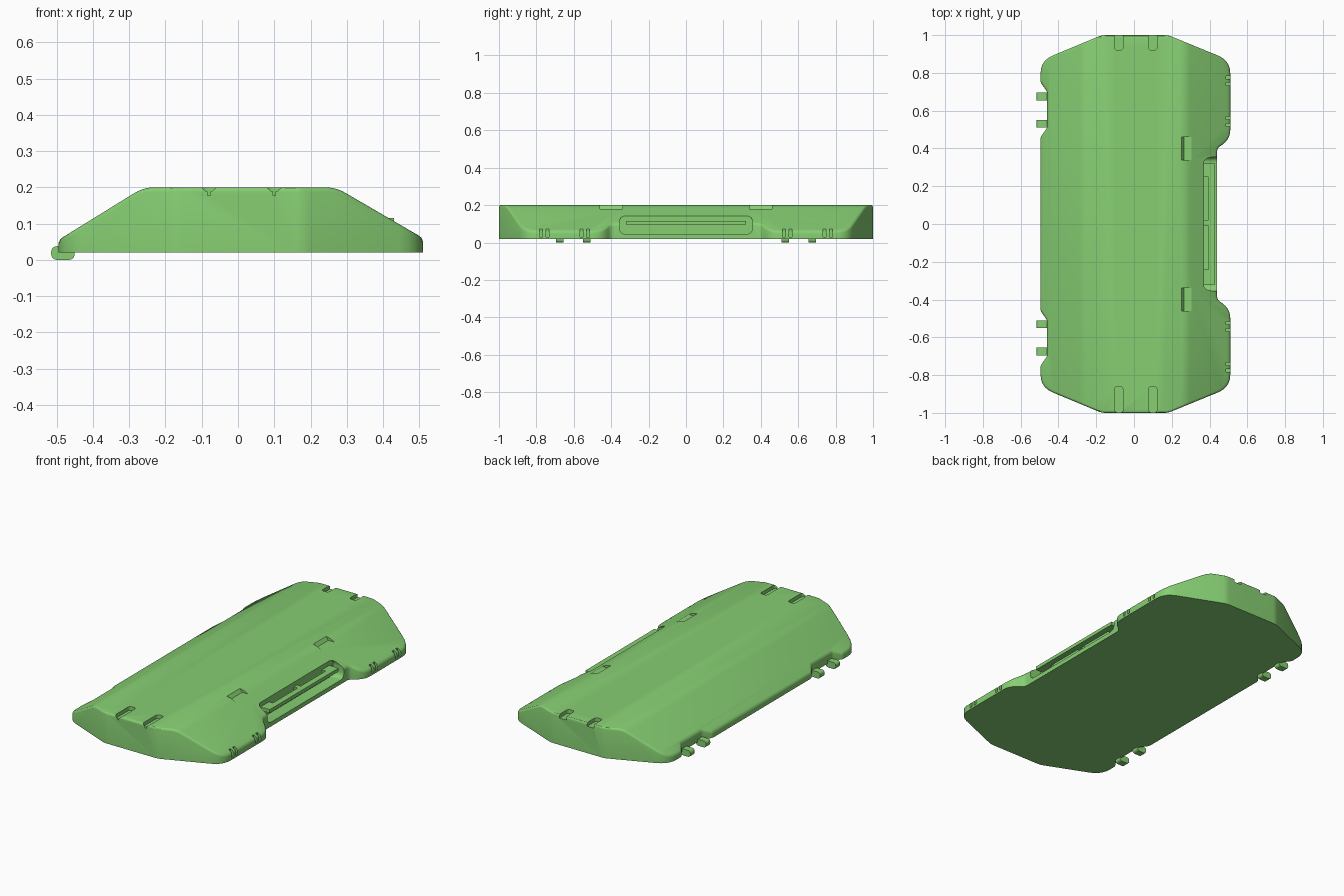
import bpy, bmesh, math
from mathutils import Vector

if "Cube" in bpy.data.objects:
    bpy.data.objects.remove(bpy.data.objects["Cube"], do_unlink=True)

green = bpy.data.materials.new("leaf green")
green.use_nodes = True
green.diffuse_color = (0.24, 0.62, 0.17, 1)
green.node_tree.nodes["Principled BSDF"].inputs["Base Color"].default_value = green.diffuse_color


def rounded(corners, steps=5):
    """Polygon from (u, v, radius) corners; each radius is the trim length."""
    out = []
    n = len(corners)
    for i, (u, v, r) in enumerate(corners):
        p = Vector((u, v))
        if r == 0:
            out.append(p)
            continue
        a = p + (Vector(corners[i - 1][:2]) - p).normalized() * r
        b = p + (Vector(corners[(i + 1) % n][:2]) - p).normalized() * r
        for k in range(steps + 1):
            t = k / steps
            out.append(a * (1 - t) ** 2 + p * 2 * t * (1 - t) + b * t * t)
    return out


def rect(u0, u1, v0, v1, r=0):
    return rounded([(u0, v0, r), (u1, v0, r), (u1, v1, r), (u0, v1, r)])


def prism(bm, points, lo, hi, axis):
    """Extrude a flat polygon from lo to hi along the axis."""
    place = {"x": lambda u, v, t: (t, u, v),
             "y": lambda u, v, t: (u, t, v),
             "z": lambda u, v, t: (u, v, t)}[axis]
    ends = [[bm.verts.new(place(p[0], p[1], t)) for p in points] for t in (lo, hi)]
    bm.faces.new(ends[0])
    bm.faces.new(ends[1][::-1])
    n = len(points)
    for i in range(n):
        j = (i + 1) % n
        bm.faces.new((ends[0][j], ends[0][i], ends[1][i], ends[1][j]))


def make(name, parts, cutter=False):
    """Object made of several prisms, each (points, lo, hi, axis)."""
    bm = bmesh.new()
    for part in parts:
        prism(bm, *part)
    bmesh.ops.recalc_face_normals(bm, faces=bm.faces)
    mesh = bpy.data.meshes.new(name)
    bm.to_mesh(mesh)
    bm.free()
    obj = bpy.data.objects.new(name, mesh)
    bpy.context.collection.objects.link(obj)
    mesh.materials.append(green)
    obj.hide_render = cutter
    return obj


def boolean(obj, cutter, operation):
    mod = obj.modifiers.new(cutter.name, "BOOLEAN")
    mod.operation, mod.solver, mod.object = operation, "EXACT", cutter


def smooth(obj):
    bpy.ops.object.select_all(action="DESELECT")
    obj.select_set(True)
    bpy.context.view_layer.objects.active = obj
    bpy.ops.object.shade_smooth_by_angle(angle=math.radians(30))


# Plan outline: tapered ends, handle bay on one side, hinge notches on the other
half = [(0.44, 0.40, 0.02), (0.51, 0.45, 0.05), (0.51, 0.865, 0.07), (0.18, 1, 0.02),
        (-0.17, 1, 0.02), (-0.495, 0.865, 0.07), (-0.495, 0.75, 0.01),
        (-0.46, 0.70, 0.01), (-0.46, 0.51, 0.01), (-0.495, 0.46, 0.01)]
outline = half + [(x, -y, r) for x, y, r in reversed(half)]
body = make("case_body", [(rounded(outline), -0.1, 0.4, "z")])

# Sloping roof section
section = rounded([(-0.746, -0.1, 0), (0.785, -0.1, 0), (0.27, 0.2, 0.03), (-0.26, 0.2, 0.03)])
roof = make("roof_section", [(section, -1.2, 1.2, "y")], True)
boolean(body, roof, "INTERSECT")
bevel = body.modifiers.new("soft_edges", "BEVEL")
bevel.width, bevel.segments = 0.012, 3
bevel.limit_method, bevel.angle_limit = "ANGLE", math.radians(35)
bevel.use_clamp_overlap = False

# Flat underside
base = make("underside_cutter", [(rect(-1, 1, -1.5, 1.5), -0.5, 0.02, "z")], True)
boolean(body, base, "DIFFERENCE")

# Handle recess, roof slots, end grooves and clip grooves
cuts = [(rect(-0.355, 0.355, 0.045, 0.142, 0.035), 0.37, 0.7, "x")]
slot = [(0.25, 0.2), (0.245, 0.21), (0.33, 0.21), (0.33, 0.18), (0.265, 0.18)]
for side in (-1, 1):
    cuts.append((slot, side * 0.40 - 0.06, side * 0.40 + 0.06, "y"))
    for x in (-0.08, 0.10):
        groove = rect(x - 0.022, x + 0.022, side * 0.96 - 0.04, side * 0.96 + 0.1, 0.018)
        cuts.append((groove, 0.178, 0.25, "z"))
    for y in (0.525, 0.56, 0.74, 0.775):
        cuts.append((rect(side * y - 0.008, side * y + 0.008, 0.03, 0.15), 0.488, 0.6, "x"))
cutters = make("detail_cutters", cuts, True)
boolean(body, cutters, "DIFFERENCE")

# Bake the carved body and discard the helpers
graph = bpy.context.evaluated_depsgraph_get()
baked = bpy.data.meshes.new_from_object(body.evaluated_get(graph))
body.modifiers.clear()
body.data = baked
for helper in (roof, base, cutters):
    bpy.data.objects.remove(helper, do_unlink=True)
smooth(body)

# Handle bar with supports at its ends and middle
supports = [(rect(0.36, 0.40, y0, y1), 0.095, 0.115, "z")
            for y0, y1 in ((-0.32, -0.24), (-0.01, 0.02), (0.25, 0.32))]
make("handle_bar", [(rect(0.395, 0.43, -0.32, 0.32), 0.095, 0.115, "z")])
make("handle_supports", supports)

# Hinge knuckles
for side, label in ((-1, "front"), (1, "rear")):
    for number, y in enumerate((0.53, 0.675), 1):
        profile = rect(-0.515, -0.45, 0.0, 0.038, 0.018)
        smooth(make(f"{label}_hinge_{number}",
                    [(profile, side * y - 0.02, side * y + 0.02, "y")]))
